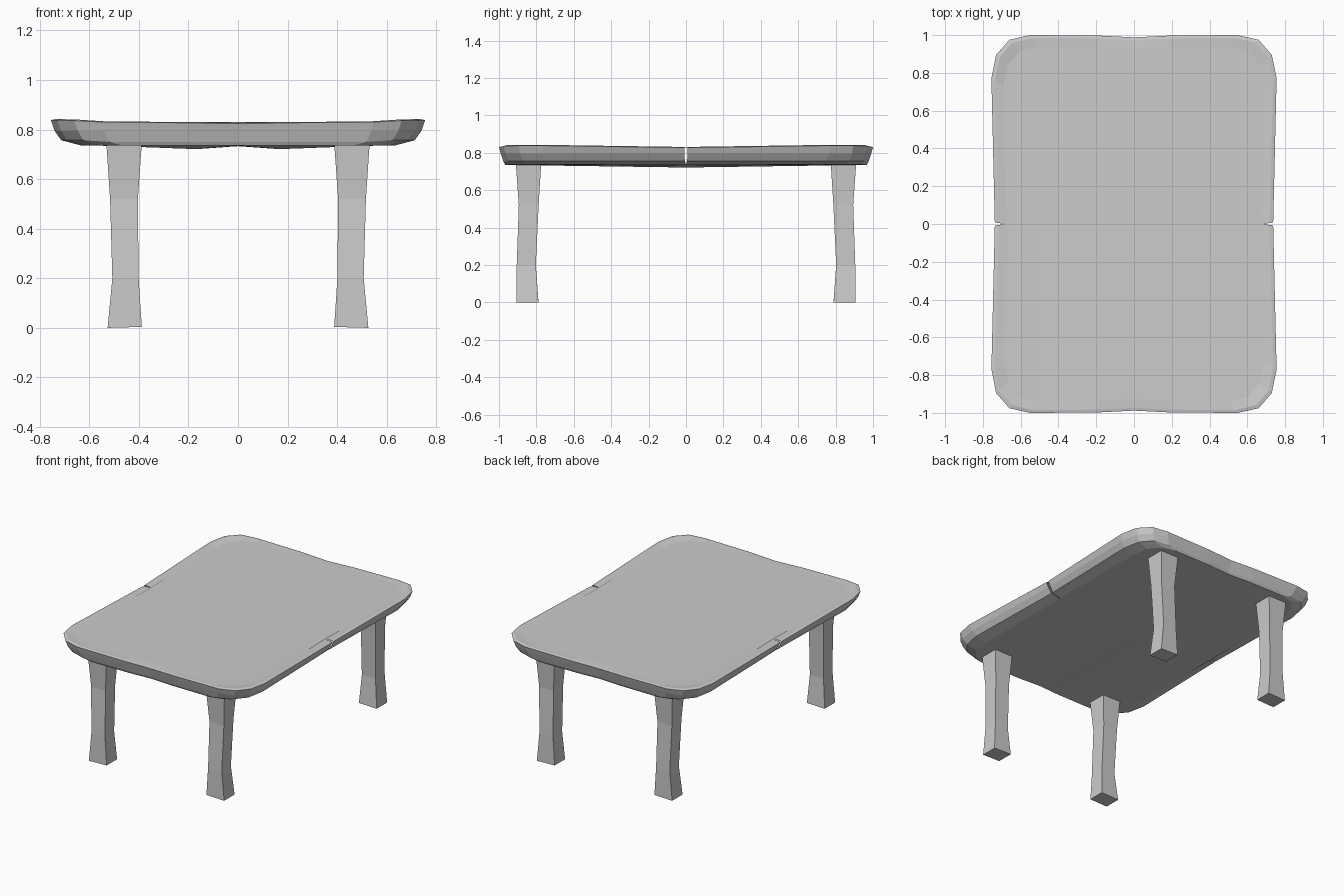
import bpy, bmesh

if "Cube" in bpy.data.objects:
    bpy.data.objects.remove(bpy.data.objects["Cube"])


def make_object(name, bm, mirror_axes):
    bmesh.ops.remove_doubles(bm, verts=bm.verts[:], dist=0.0005)
    bmesh.ops.recalc_face_normals(bm, faces=bm.faces[:])
    mesh = bpy.data.meshes.new(name)
    bm.to_mesh(mesh)
    bm.free()
    obj = bpy.data.objects.new(name, mesh)
    bpy.context.collection.objects.link(obj)
    mod = obj.modifiers.new("mirror", 'MIRROR')
    mod.use_axis = mirror_axes
    mod.merge_threshold = 0.001
    return obj


def bridge(bm, a, b):
    for i in range(len(a) - 1):
        quad = list(dict.fromkeys((a[i], a[i + 1], b[i + 1], b[i])))
        bm.faces.new(quad)


# Tabletop: a quarter of the hollow board, mirrored twice.
# The rim stops short of y = 0, leaving a narrow slit on both long sides.
outline = [(0, .988), (.2, .998), (.55, 1.0), (.66, .975),
           (.73, .895), (.755, .77), (.737, .01)]
rim_dz = [-.004, -.001, .002, .006, .008, .008, -.003]

# Each ring: x scale, y scale, z at the end edge, z at the side edge, slit half-width
rings = [
    (.915, .94, .830, .832, 0),
    (.975, .985, .831, .834, .005),
    (1.0, 1.0, .828, .830, .008),
    (.98, .99, .795, .795, .009),
    (.945, .975, .750, .757, .006),
    (.84, .966, .735, .736, 0),
]

bm = bmesh.new()
loops = []
for k, (sx, sy, z_end, z_side, slit) in enumerate(rings):
    loop = []
    for i, (x, y) in enumerate(outline):
        z = z_end if i < 3 else z_side
        if k in (1, 2):
            z += rim_dz[i]
        yy = slit if i == 6 else y * sy
        loop.append(bm.verts.new((x * sx, yy, z)))
    loops.append(loop)
for a, b in zip(loops, loops[1:]):
    bridge(bm, a, b)

# Top and underside strips run to the centre line; the underside sags slightly
for loop, sag in ((loops[0], [.827] * 6), (loops[-1], [.733, .721, .732, .735, .735, .736])):
    feet = [bm.verts.new((v.co.x, 0, z)) for v, z in zip(loop, sag)]
    bridge(bm, loop[:6], feet)
    bm.faces.new((loop[5], loop[6], feet[5]))
make_object("tabletop", bm, (True, True, False))

# Legs: square section, waisted in the middle
sections = [  # z, x inner, x outer, y inner, y outer
    (.004, .388, .526, .789, .905),
    (.20, .401, .507, .803, .905),
    (.52, .404, .516, .788, .894),
    (.745, .388, .531, .774, .910),
]
bm = bmesh.new()
loops = []
for z, x0, x1, y0, y1 in sections:
    loop = [bm.verts.new((x, y, z)) for x, y in ((x0, y0), (x1, y0), (x1, y1), (x0, y1))]
    loops.append(loop)
# The outer side of the foot touches the floor
loops[0][1].co.z = loops[0][2].co.z = 0
for a, b in zip(loops, loops[1:]):
    bridge(bm, a + a[:1], b + b[:1])
bm.faces.new(loops[0])
make_object("legs", bm, (True, True, False))
